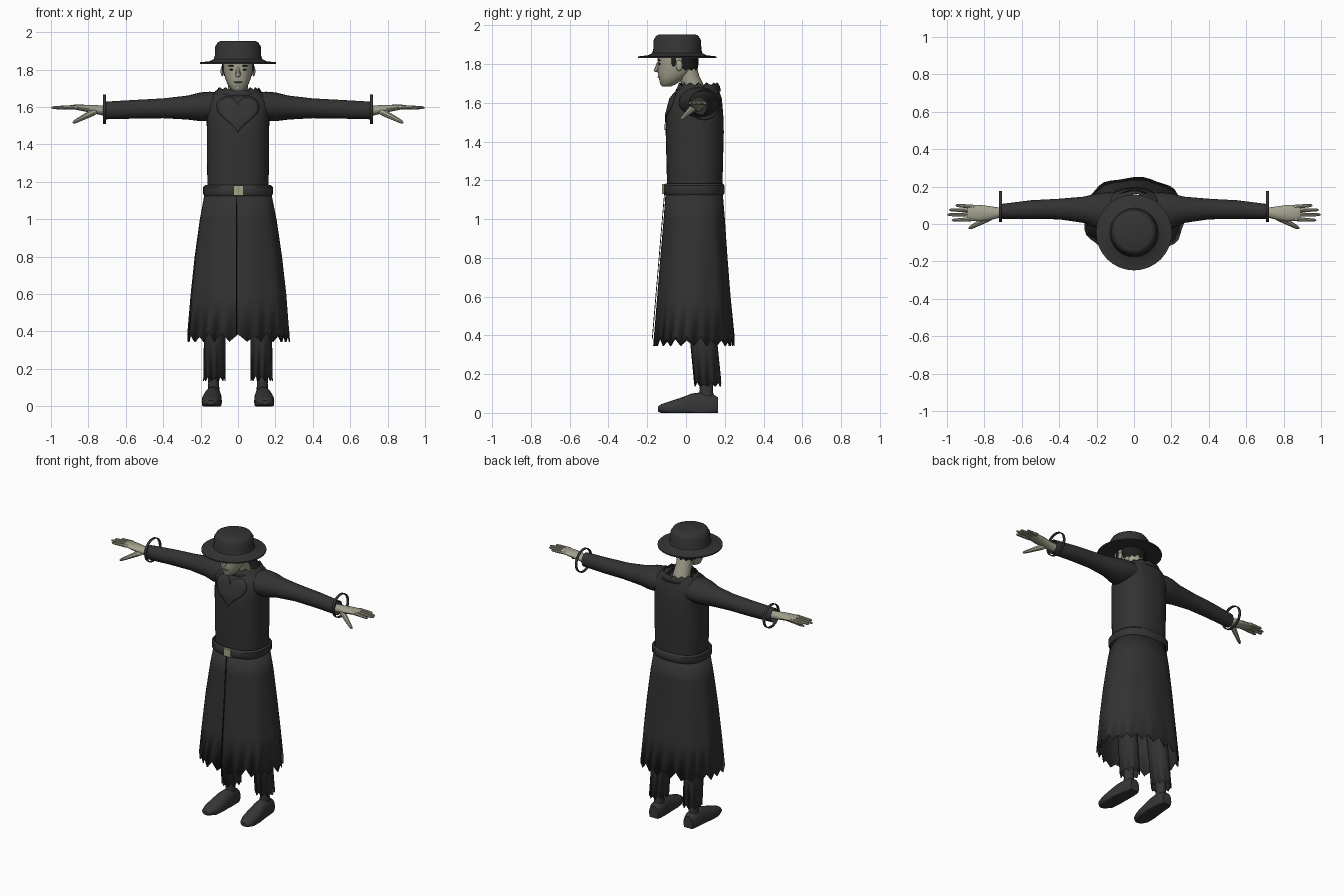
import bpy, bmesh, math, random
from mathutils import Vector

random.seed(4)
cube = bpy.data.objects.get("Cube")
if cube:
    bpy.data.objects.remove(cube, do_unlink=True)
parts = []


def material(name, r, g, b):
    m = bpy.data.materials.new(name)
    m.use_nodes = True
    m.diffuse_color = (r, g, b, 1)
    bsdf = m.node_tree.nodes["Principled BSDF"]
    bsdf.inputs["Base Color"].default_value = (r, g, b, 1)
    bsdf.inputs["Roughness"].default_value = 0.9
    return m


cloth = material("charcoal cloth", 0.032, 0.032, 0.032)
felt = material("dark felt", 0.034, 0.034, 0.034)
leather = material("dark leather", 0.037, 0.037, 0.037)
black = material("black hair", 0.012, 0.012, 0.011)
skin = material("pale skin", 0.37, 0.36, 0.27)
lips = material("grey lips", 0.19, 0.18, 0.13)
brass = material("dull brass", 0.38, 0.36, 0.24)


def finish(name, bm, mat, thick=0):
    bmesh.ops.recalc_face_normals(bm, faces=bm.faces)
    me = bpy.data.meshes.new(name)
    bm.to_mesh(me)
    bm.free()
    me.materials.append(mat)
    ob = bpy.data.objects.new(name, me)
    bpy.context.collection.objects.link(ob)
    if thick:
        mod = ob.modifiers.new("thickness", "SOLIDIFY")
        mod.thickness = thick
    parts.append(ob)
    return ob


def loft(name, mat, rings, n=24, axis="z", side=1, power=2.0, caps=(True, True),
         jag=0.0, fold=0.0, floor=False, thick=0):
    """Skin rings (position on axis, centre a, centre b, radius a, radius b)."""
    bm = bmesh.new()
    rows = []
    for k, (t, ca, cb, ra, rb) in enumerate(rings):
        row = []
        for i in range(n):
            ang = math.tau * i / n
            c, s = math.cos(ang), math.sin(ang)
            f = 1 + fold * math.sin(ang * 9 + 1) * (1 - k / (len(rings) - 1))
            a = ca + f * ra * math.copysign(abs(c) ** (2 / power), c)
            b = cb + f * rb * math.copysign(abs(s) ** (2 / power), s)
            u = t + (jag * random.uniform(0.5, 1.2) if k == 0 and i % 2 else 0)
            x, y, z = {"x": (u, a, b), "y": (a, u, b), "z": (a, b, u)}[axis]
            row.append(bm.verts.new((x * side, y, max(z, 0) if floor else z)))
        rows.append(row)
    for lo, hi in zip(rows, rows[1:]):
        for i in range(n):
            j = (i + 1) % n
            bm.faces.new((lo[i], lo[j], hi[j], hi[i]))
    for wanted, row in zip(caps, (rows[0], rows[-1])):
        if wanted:
            bm.faces.new(row)
    return finish(name, bm, mat, thick)


def blob(name, mat, loc, size):
    bm = bmesh.new()
    bmesh.ops.create_uvsphere(bm, u_segments=12, v_segments=8, radius=1)
    for v in bm.verts:
        v.co = Vector(a * b for a, b in zip(v.co, size)) + Vector(loc)
    return finish(name, bm, mat)


def tube(name, mat, p, q, r0, r1):
    """Tapered, rounded finger between two points."""
    p, q = Vector(p), Vector(q)
    bm = bmesh.new()
    bmesh.ops.create_uvsphere(bm, u_segments=8, v_segments=10, radius=1)
    rot = (q - p).to_track_quat("Z", "Y")
    for v in bm.verts:
        t = (v.co.z + 1) / 2
        r = r0 + (r1 - r0) * t
        flat = min(1, 1.6 * math.hypot(v.co.x, v.co.y))
        d = Vector((v.co.x, v.co.y, 0))
        d = d.normalized() * r * flat if d.length > 1e-4 else Vector()
        v.co = p + rot @ (d + Vector((0, 0, t * (q - p).length)))
    return finish(name, bm, mat)


# Coat body, hollow, with an open neck
torso = [(1.14, 0, .045, .162, .142), (1.3, 0, .045, .166, .146), (1.45, 0, .045, .166, .15),
         (1.54, 0, .045, .168, .147), (1.62, 0, .052, .172, .133), (1.66, 0, .06, .148, .112),
         (1.685, 0, .07, .112, .095)]
loft("coat_body", cloth, torso, n=36, power=2.5, caps=(False, False))

# Chest panel laid over the coat front
def chest_y(x, z):
    for lo, hi in zip(torso, torso[1:]):
        if lo[0] <= z <= hi[0]:
            t = (z - lo[0]) / (hi[0] - lo[0])
            cy, rx, ry = (lo[i] + (hi[i] - lo[i]) * t for i in (2, 3, 4))
            return cy - ry * max(0, 1 - abs(x / rx) ** 2.5) ** 0.4


bm = bmesh.new()
rows = []
for k in range(1, 7):
    row = []
    for i in range(32):
        a = math.tau * i / 32
        x = 0.115 * math.sin(a) ** 3 * k / 6
        heart = 13 * math.cos(a) - 5 * math.cos(2 * a) - 2 * math.cos(3 * a) - math.cos(4 * a)
        z = 1.575 + heart * 0.0068 * k / 6
        row.append(bm.verts.new((x, chest_y(x, z) - 0.006, z)))
    rows.append(row)
bm.faces.new(rows[0])
for lo, hi in zip(rows, rows[1:]):
    for i in range(32):
        j = (i + 1) % 32
        bm.faces.new((lo[i], lo[j], hi[j], hi[i]))
finish("chest_panel", bm, felt, 0.004)

# Long ragged skirt of the coat with its front seam
loft("coat_skirt", cloth,
     [(.345, 0, .04, .272, .208), (.6, 0, .04, .254, .188), (.8, 0, .04, .233, .173),
      (1.0, 0, .042, .205, .158), (1.14, 0, .042, .178, .147)],
     n=44, power=2.25, caps=(False, False), jag=.045, fold=.025, thick=.006)
bm = bmesh.new()
bm.faces.new([bm.verts.new(p) for p in
              ((-.012, -.172, .38), (-.006, -.172, .38), (-.006, -.109, 1.13), (-.012, -.109, 1.13))])
finish("skirt_seam", bm, black, 0.004)

# Belt and buckle
loft("belt", leather, [(1.125, 0, .042, .179, .15), (1.135, 0, .042, .186, .157),
                       (1.172, 0, .042, .186, .157), (1.183, 0, .042, .176, .148)],
     n=36, power=2.5, caps=(False, False))
bm = bmesh.new()
bmesh.ops.create_cube(bm, size=1)
for v in bm.verts:
    v.co = (v.co.x * .055 + .003, v.co.y * .016 - .116, v.co.z * .052 + 1.154)
finish("belt_buckle", bm, brass)

# Torn collar
loft("collar", cloth, [(1.705, 0, .065, .106, .098), (1.685, 0, .065, .122, .108),
                       (1.66, 0, .062, .142, .118)],
     n=28, caps=(False, False), jag=-.02, fold=.05, thick=.005)

# Neck and head
loft("neck", skin, [(1.60, 0, .06, .064, .058), (1.68, 0, .042, .054, .055),
                    (1.74, 0, .012, .052, .056), (1.80, 0, -.005, .055, .056)], n=20)
loft("head", skin, [(1.685, 0, -.1, .022, .024), (1.695, 0, -.092, .038, .039),
                    (1.725, 0, -.074, .058, .066), (1.755, 0, -.058, .069, .088),
                    (1.8, 0, -.045, .08, .1), (1.86, 0, -.042, .084, .106)], n=28, power=2.2)
tube("nose", skin, (0, -.138, 1.812), (0, -.152, 1.762), .009, .015)
blob("nose_tip", skin, (0, -.154, 1.768), (.012, .013, .009))
blob("mouth", lips, (0, -.136, 1.733), (.024, .011, .005))
blob("chin", skin, (0, -.118, 1.703), (.024, .018, .014))
for side, word in ((1, "left"), (-1, "right")):
    blob(word + "_eye", black, (.033 * side, -.135, 1.8), (.014, .006, .005))
    blob(word + "_eyebrow", black, (.034 * side, -.138, 1.82), (.021, .007, .004))
    blob(word + "_ear", skin, (.084 * side, -.035, 1.792), (.009, .017, .028))
    blob(word + "_sideburn", black, (.079 * side, -.064, 1.815), (.008, .012, .028))
loft("hair", black, [(1.765, 0, -.002, .073, .062), (1.8, 0, -.002, .083, .066),
                     (1.86, 0, -.004, .088, .07)], n=24, caps=(False, True), jag=.02)

# Wide-brimmed hat
hat = [(1.838, .1), (1.832, .15), (1.831, .203), (1.839, .203), (1.845, .15), (1.856, .13),
       (1.875, .124), (1.922, .123), (1.946, .108), (1.952, .095)]
loft("hat", felt, [(z, 0, -.045, r, r) for z, r in hat], n=32)

for side, word in ((1, "left"), (-1, "right")):
    # Sleeve and loose cuff band
    loft(word + "_sleeve", cloth,
         [(.08, .065, 1.605, .1, .07), (.15, .066, 1.603, .103, .079), (.2, .07, 1.601, .093, .077),
          (.27, .076, 1.597, .07, .064), (.4, .08, 1.593, .055, .053),
          (.55, .077, 1.588, .05, .05), (.72, .066, 1.581, .04, .047)],
         axis="x", side=side, caps=(False, False))
    loft(word + "_cuff_band", leather, [(.706, .094, 1.588, .083, .079), (.722, .094, 1.588, .083, .079)],
         axis="x", side=side, caps=(False, False), thick=.006)
    # Hand
    loft(word + "_hand", skin,
         [(.66, .062, 1.578, .026, .026), (.73, .06, 1.582, .029, .026), (.77, .058, 1.588, .037, .023),
          (.82, .058, 1.594, .044, .018), (.875, .06, 1.6, .042, .013), (.89, .06, 1.6, .036, .009)],
         n=16, axis="x", side=side)
    for finger, y0, y1, tip in (("index", .027, .02, .975), ("middle", .05, .05, 1.0),
                                ("ring", .072, .076, .99), ("little", .091, .1, .955)):
        tube(f"{word}_{finger}_finger", skin, (.85 * side, y0, 1.6), (tip * side, y1, 1.596), .012, .008)
    tube(word + "_thumb", skin, (.755 * side, .045, 1.582), (.885 * side, -.025, 1.515), .021, .009)
    # Ragged trouser leg, ankle and shoe
    loft(word + "_trouser_leg", cloth,
         [(.135, .127, .112, .059, .07), (.38, .124, .09, .058, .07), (.7, .11, .07, .068, .075),
          (1.05, .085, .055, .075, .08)],
         n=20, side=side, caps=(False, True), jag=.025, thick=.004)
    loft(word + "_ankle", leather, [(.05, .132, .105, .034, .04), (.12, .13, .105, .029, .034),
                                    (.3, .128, .1, .035, .04)], n=16, side=side)
    loft(word + "_shoe", leather,
         [(-.145, .146, .02, .018, .012), (-.13, .146, .022, .036, .022), (-.09, .143, .022, .05, .036),
          (-.03, .14, .025, .054, .052), (.03, .136, .03, .048, .07), (.08, .133, .03, .044, .076),
          (.14, .131, .03, .044, .066), (.165, .131, .03, .034, .05)],
         n=20, axis="y", side=side, power=2.4, floor=True)

# Smooth shading that keeps hard edges crisp
bpy.ops.object.select_all(action="DESELECT")
for ob in parts:
    ob.select_set(True)
bpy.context.view_layer.objects.active = parts[0]
bpy.ops.object.shade_smooth_by_angle(angle=math.radians(40))
